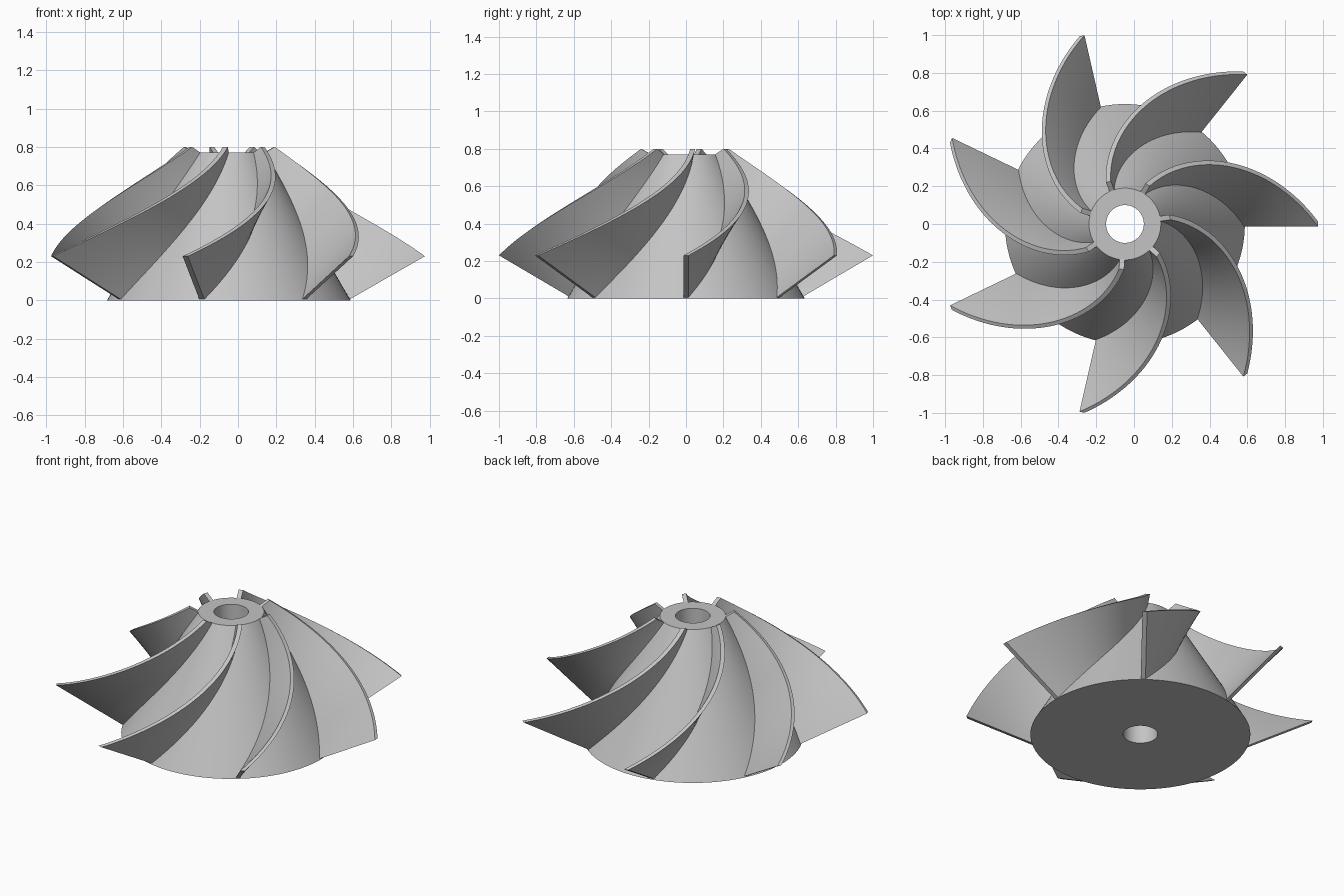
import bpy, bmesh, math
from mathutils import Vector

cube = bpy.data.objects.get("Cube")
if cube:
    bpy.data.objects.remove(cube, do_unlink=True)

AXIS_X = -0.048
BLADES = 7
WRAP = math.radians(60)
HALF = 0.0135            # half blade thickness
STEPS, SPAN = 40, 6

# Single metal colour
metal = bpy.data.materials.new("grey_metal")
metal.use_nodes = True
grey = (0.55, 0.55, 0.55, 1)
metal.diffuse_color = grey
metal.node_tree.nodes["Principled BSDF"].inputs["Base Color"].default_value = grey


def finish(bm, name):
    bmesh.ops.recalc_face_normals(bm, faces=bm.faces)
    mesh = bpy.data.meshes.new(name)
    bm.to_mesh(mesh)
    bm.free()
    mesh.materials.append(metal)
    obj = bpy.data.objects.new(name, mesh)
    bpy.context.collection.objects.link(obj)
    obj.location.x = AXIS_X
    bpy.ops.object.select_all(action='DESELECT')
    obj.select_set(True)
    bpy.context.view_layer.objects.active = obj
    bpy.ops.object.shade_smooth_by_angle(angle=math.radians(30))
    return obj


# Conical hub with a through bore, turned from a closed profile
bm = bmesh.new()
profile = [(0.1, 0), (0.635, 0), (0.19, 0.77), (0.1, 0.77)]
verts = [bm.verts.new((r, 0, z)) for r, z in profile]
edges = [bm.edges.new((verts[i], verts[(i + 1) % 4])) for i in range(4)]
bmesh.ops.spin(bm, geom=verts + edges, cent=(0, 0, 0), axis=(0, 0, 1),
               angle=math.tau, steps=112, use_merge=False)
bmesh.ops.remove_doubles(bm, verts=bm.verts, dist=1e-4)
finish(bm, "hub")

# Spiral blade: radial strips swept from the outer tip to the top of the hub
root = Vector((0.623, 0.001)), Vector((0.178, 0.764))
edge = Vector((1.022, 0.23)), Vector((0.24, 0.80))
bm = bmesh.new()
rings = []
for i in range(STEPS + 1):
    t = i / STEPS
    a = WRAP * t
    radial = Vector((math.cos(a), math.sin(a), 0))
    side = Vector((-math.sin(a), math.cos(a), 0)) * HALF
    inner, outer = root[0].lerp(root[1], t), edge[0].lerp(edge[1], t)
    line = [inner.lerp(outer, j / SPAN) for j in range(SPAN + 1)]
    centre = [radial * p.x + Vector((0, 0, p.y)) for p in line]
    loop = [c - side for c in centre] + [c + side for c in reversed(centre)]
    rings.append([bm.verts.new(co) for co in loop])
n = len(rings[0])
for a, b in zip(rings, rings[1:]):
    for j in range(n):
        k = (j + 1) % n
        bm.faces.new((a[j], a[k], b[k], b[j]))
bm.faces.new(rings[0])
bm.faces.new(rings[-1])
blade = finish(bm, "blade_1")

# Remaining blades around the axis
for i in range(1, BLADES):
    copy = blade.copy()
    copy.name = f"blade_{i + 1}"
    copy.rotation_euler.z = math.tau * i / BLADES
    bpy.context.collection.objects.link(copy)
